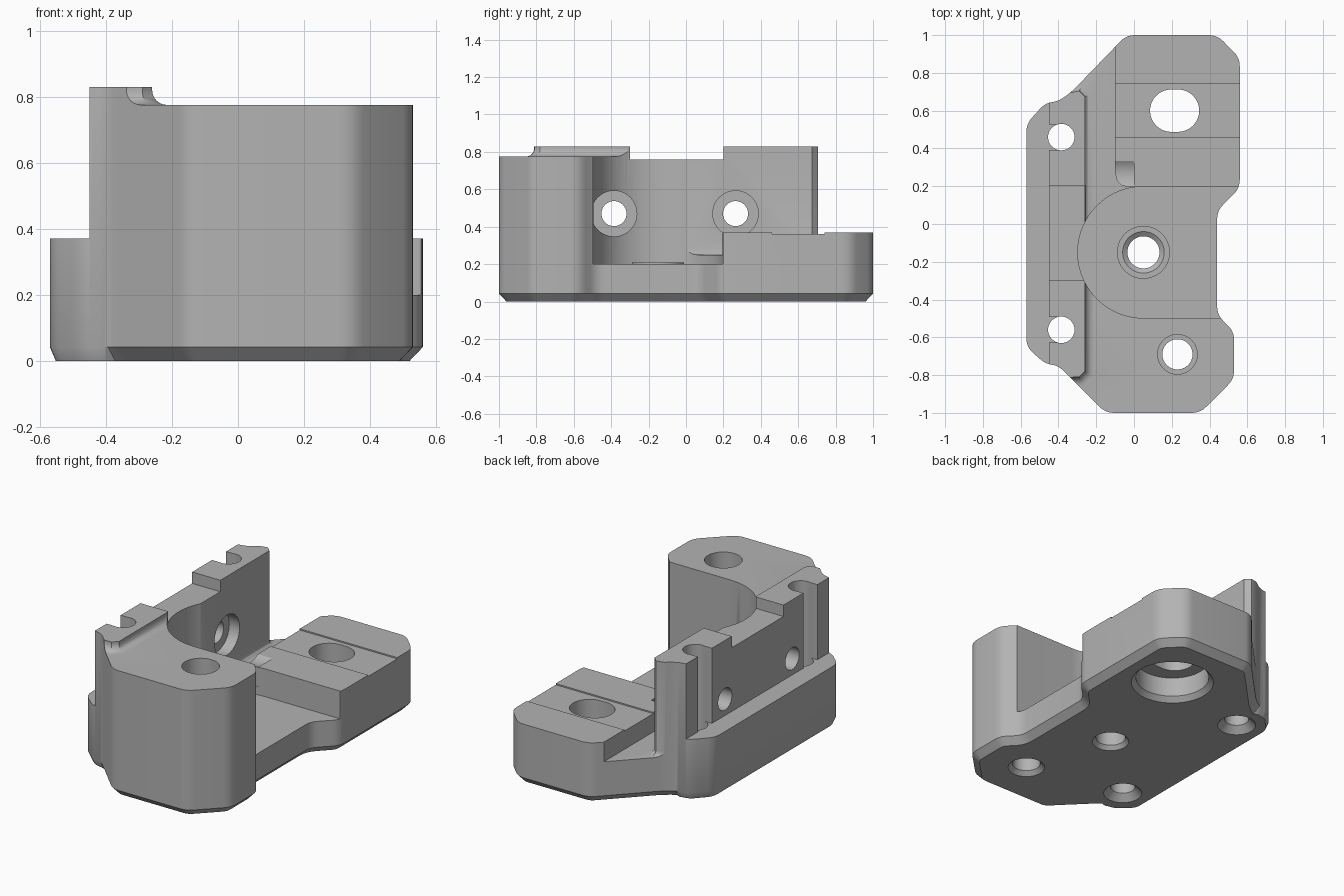
import bpy, bmesh, math
from mathutils import Vector

if "Cube" in bpy.data.objects:
    bpy.data.objects.remove(bpy.data.objects["Cube"], do_unlink=True)

grey = bpy.data.materials.new("plain_grey")
grey.use_nodes = True
COLOUR = (0.45, 0.45, 0.45, 1)
grey.diffuse_color = COLOUR
grey.node_tree.nodes["Principled BSDF"].inputs["Base Color"].default_value = COLOUR


def loft(name, rings):
    """Closed solid through rings of equal point count."""
    bm = bmesh.new()
    loops = [[bm.verts.new(p) for p in ring] for ring in rings]
    n = len(loops[0])
    bm.faces.new(loops[0])
    bm.faces.new(loops[-1])
    for a, b in zip(loops, loops[1:]):
        for i in range(n):
            j = (i + 1) % n
            bm.faces.new((a[i], a[j], b[j], b[i]))
    bmesh.ops.recalc_face_normals(bm, faces=bm.faces)
    mesh = bpy.data.meshes.new(name)
    bm.to_mesh(mesh)
    bm.free()
    mesh.materials.append(grey)
    obj = bpy.data.objects.new(name, mesh)
    bpy.context.collection.objects.link(obj)
    return obj


def at(points, z):
    return [(x, y, z) for x, y in points]


def prism(name, points, z0, z1):
    return loft(name, [at(points, z0), at(points, z1)])


def box(name, x0, x1, y0, y1, z0, z1):
    return prism(name, [(x0, y0), (x1, y0), (x1, y1), (x0, y1)], z0, z1)


def turned(name, x, y, steps, stretch=0, n=48):
    """Vertical round solid from (radius, z) steps; stretch makes it oblong in x."""
    rings = []
    for r, z in steps:
        ring = []
        for i in range(n):
            a = 2 * math.pi * (i + 0.5) / n
            c = math.cos(a)
            ring.append((x + r * c + math.copysign(stretch, c), y + r * math.sin(a), z))
        rings.append(ring)
    return loft(name, rings)


def rod_x(name, y, z, steps, n=40):
    """Round solid along x from (radius, x) steps."""
    turn = [2 * math.pi * i / n for i in range(n)]
    return loft(name, [[(x, y + r * math.cos(a), z + r * math.sin(a)) for a in turn]
                       for r, x in steps])


def rounded(points, size, seg=5):
    """Soften each corner of a plan outline."""
    out = []
    for i, p in enumerate(points):
        p, a, b = Vector(p), Vector(points[i - 1]), Vector(points[(i + 1) % len(points)])
        s = p + (a - p).normalized() * min(size, (a - p).length * 0.45)
        e = p + (b - p).normalized() * min(size, (b - p).length * 0.45)
        for k in range(seg + 1):
            t = k / seg
            out.append(tuple(s * (1 - t) ** 2 + p * 2 * t * (1 - t) + e * t * t))
    return out


def inset(points, amount):
    """Move a counter-clockwise outline inwards, less along the side ledge."""
    out = []
    for i, p in enumerate(points):
        t = Vector(points[(i + 1) % len(points)]) - Vector(points[i - 1])
        d = amount * (0.45 if p[0] < -0.4 else 1)
        nrm = Vector((-t.y, t.x)).normalized()
        out.append((p[0] + nrm.x * d, p[1] + nrm.y * d))
    return out


# Solid body with chamfered underside
outline = rounded([
    (-0.15, -1), (0.35, -1), (0.53, -0.82), (0.53, -0.57), (0.44, -0.48), (0.44, 0.07),
    (0.56, 0.19), (0.56, 0.88), (0.44, 1), (-0.04, 1), (-0.33, 0.7), (-0.4, 0.65),
    (-0.47, 0.64), (-0.57, 0.53), (-0.57, -0.65), (-0.47, -0.74), (-0.4, -0.75),
    (-0.33, -0.82)], 0.045)
body = loft("bracket_body", [at(inset(outline, 0.04), 0), at(outline, 0.042), at(outline, 0.83)])


def combine(tool, mode="DIFFERENCE"):
    mod = body.modifiers.new("shape", "BOOLEAN")
    mod.operation, mod.solver, mod.object = mode, "EXACT", tool
    tool.hide_render = True
    bpy.ops.object.select_all(action="DESELECT")
    bpy.context.view_layer.objects.active = body
    body.select_set(True)
    bpy.ops.object.modifier_apply(modifier=mod.name)
    bpy.data.objects.remove(tool, do_unlink=True)


# Front post top with a cove against the wall
def post_plan(o):
    return [(-0.26 + o, -0.1), (-0.26 + o, -0.78 - o / 2), (-0.29 + o / 2, -0.81 - o),
            (-0.34, -0.812 - o), (-0.4, -1.2), (1, -1.2), (1, -0.1)]


R = 0.045
cove = [(R * (1 - math.sin(a)), 0.775 + R * (1 - math.cos(a)))
        for a in (math.pi / 2 * k / 6 for k in range(7))]
combine(loft("post_top_cut", [at(post_plan(o), z) for o, z in cove + [(0, 0.95)]]))

# Round scoop and floor between post and pad
cx, cy, rad = 0.05, -0.15, 0.348
arc = [(cx - rad * math.sin(math.pi * i / 40), cy + rad * math.cos(math.pi * i / 40))
       for i in range(41)]
combine(prism("scoop_cut", arc + [(1, cy - rad), (1, cy + rad)], 0.2, 1))


# Channel between wall and pad, with a filleted foot
def channel_plan(o):
    return [(-0.26 + o, -0.05), (0.05, -0.05), (0.05, 0.195), (-0.03, 0.195), (-0.065, 0.205),
            (-0.09, 0.23), (-0.1, 0.27), (-0.1, 1.1), (-0.4, 1.1), (-0.34, 0.695 + o),
            (-0.29 + o / 2, 0.705 + o), (-0.26 + o, 0.675 + o / 2)]


combine(loft("channel_cut", [at(channel_plan(o), z) for o, z in
                             ((0.03, 0.25), (0.015, 0.254), (0.004, 0.265), (0, 0.28), (0, 1))]))

# Pad top with its shallow groove, side ledge, and dip in the wall top
combine(box("pad_top_cut", -0.15, 1, -0.05, 1.1, 0.37, 1))
combine(box("pad_groove_cut", -0.15, 1, 0.46, 0.74, 0.362, 1))
combine(box("ledge_cut", -1, -0.45, -1, 1, 0.37, 1))
combine(box("wall_dip_cut", -0.6, 0, -0.3, 0.2, 0.76, 1))

# Raised ring on the floor, then its hole
combine(turned("floor_ring", cx, cy, [(0.14, 0.15), (0.14, 0.208)]), "UNION")
combine(turned("floor_hole", cx, cy, [(0.11, -0.05), (0.105, 0), (0.085, 0.025), (0.085, 0.19),
                                      (0.11, 0.208), (0.11, 0.3)]))

# Post hole, wider above
combine(turned("post_hole", 0.23, -0.69, [(0.105, -0.05), (0.105, 0), (0.08, 0.025), (0.08, 0.2),
                                          (0.105, 0.2), (0.105, 1)]))

# Oblong pad hole with a wide recess underneath
combine(turned("pad_recess", 0.215, 0.6, [(0.237, -0.05), (0.237, 0), (0.21, 0.03), (0.21, 0.15)]))
combine(turned("pad_hole", 0.215, 0.6, [(0.112, 0.1), (0.112, 1)], stretch=0.018))

# Upright wall holes opening outwards above the ledge
for y in (0.46, -0.56):
    combine(turned("wall_hole", -0.385, y, [(0.115, -0.05), (0.11, 0), (0.07, 0.04), (0.07, 1)]))
    combine(box("wall_slot", -0.6, -0.385, y - 0.068, y + 0.068, 0.37, 1))

# Cross holes with recessed heads
for y in (-0.385, 0.265):
    combine(rod_x("cross_hole", y, 0.47, [(0.067, -0.6), (0.067, -0.33), (0.122, -0.33), (0.122, 0)]))

bpy.ops.object.select_all(action="DESELECT")
body.select_set(True)
bpy.context.view_layer.objects.active = body
bpy.ops.object.shade_smooth_by_angle(angle=math.radians(30))
